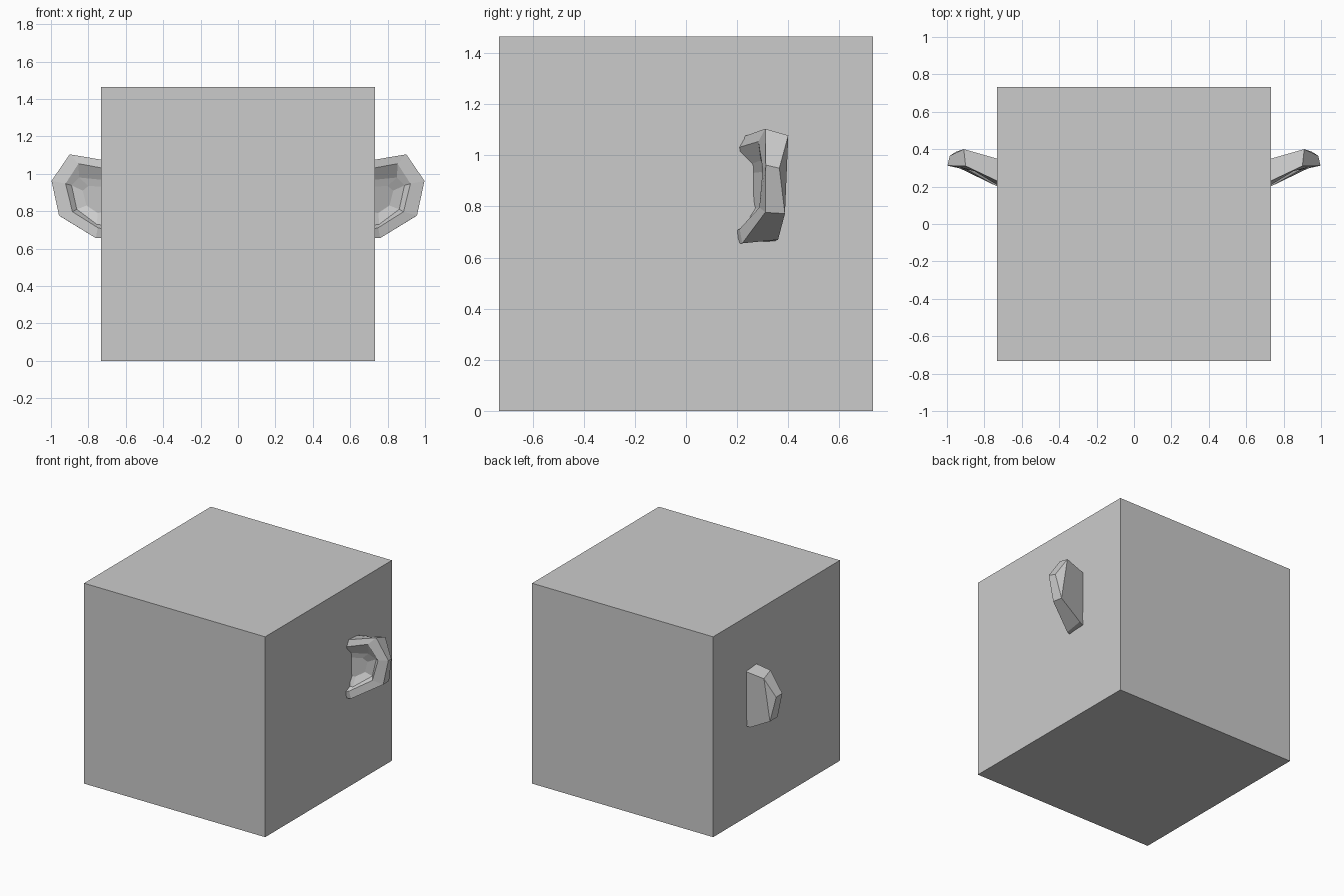
import bpy, bmesh

if "Cube" in bpy.data.objects:
    bpy.data.objects.remove(bpy.data.objects["Cube"])

# Head block
bpy.ops.mesh.primitive_cube_add(size=1.464, location=(0, 0, 0.732))
head = bpy.context.object
head.name = "head_block"

# Ear cross loops, each running top root -> tip -> bottom root
back = [(.70, .34, 1.06), (.91, .40, 1.078), (.985, .365, .95),
        (.95, .387, .772), (.77, .36, .67), (.70, .335, .66)]
rim_outer = [(.70, .215, 1.07), (.90, .31, 1.104), (.997, .312, .962),
             (.957, .31, .777), (.76, .22, .656), (.70, .20, .656)]
rim_inner = [(.70, .19, 1.026), (.853, .283, 1.054), (.922, .30, .947),
             (.885, .287, .797), (.75, .21, .712), (.70, .185, .70)]
recess = [(.70, .25, .965), (.85, .293, .98), (.89, .325, .938),
          (.862, .32, .81), (.755, .25, .73), (.70, .235, .722)]
bowl = [(.70, .25, .93), (.80, .295, .935), (.83, .31, .91),
        (.81, .31, .83), (.75, .285, .79), (.70, .25, .80)]

bm = bmesh.new()
loops = [[bm.verts.new(p) for p in loop]
         for loop in (back, rim_outer, rim_inner, recess, bowl)]
for a, b in zip(loops, loops[1:]):
    for i in range(5):
        bm.faces.new((a[i], a[i + 1], b[i + 1], b[i]))

# Bowl floor, back panel and root cap
bm.faces.new(loops[-1])
k = loops[0]
bm.faces.new((k[0], k[1], k[3], k[4], k[5]))
bm.faces.new((k[1], k[2], k[3]))
bm.faces.new([l[0] for l in loops] + [l[5] for l in reversed(loops)])
bmesh.ops.recalc_face_normals(bm, faces=bm.faces)

# Pair of ears
mesh = bpy.data.meshes.new("ears")
bm.to_mesh(mesh)
bm.free()
ears = bpy.data.objects.new("ears", mesh)
bpy.context.collection.objects.link(ears)
ears.modifiers.new("mirror", 'MIRROR').use_axis[0] = True
